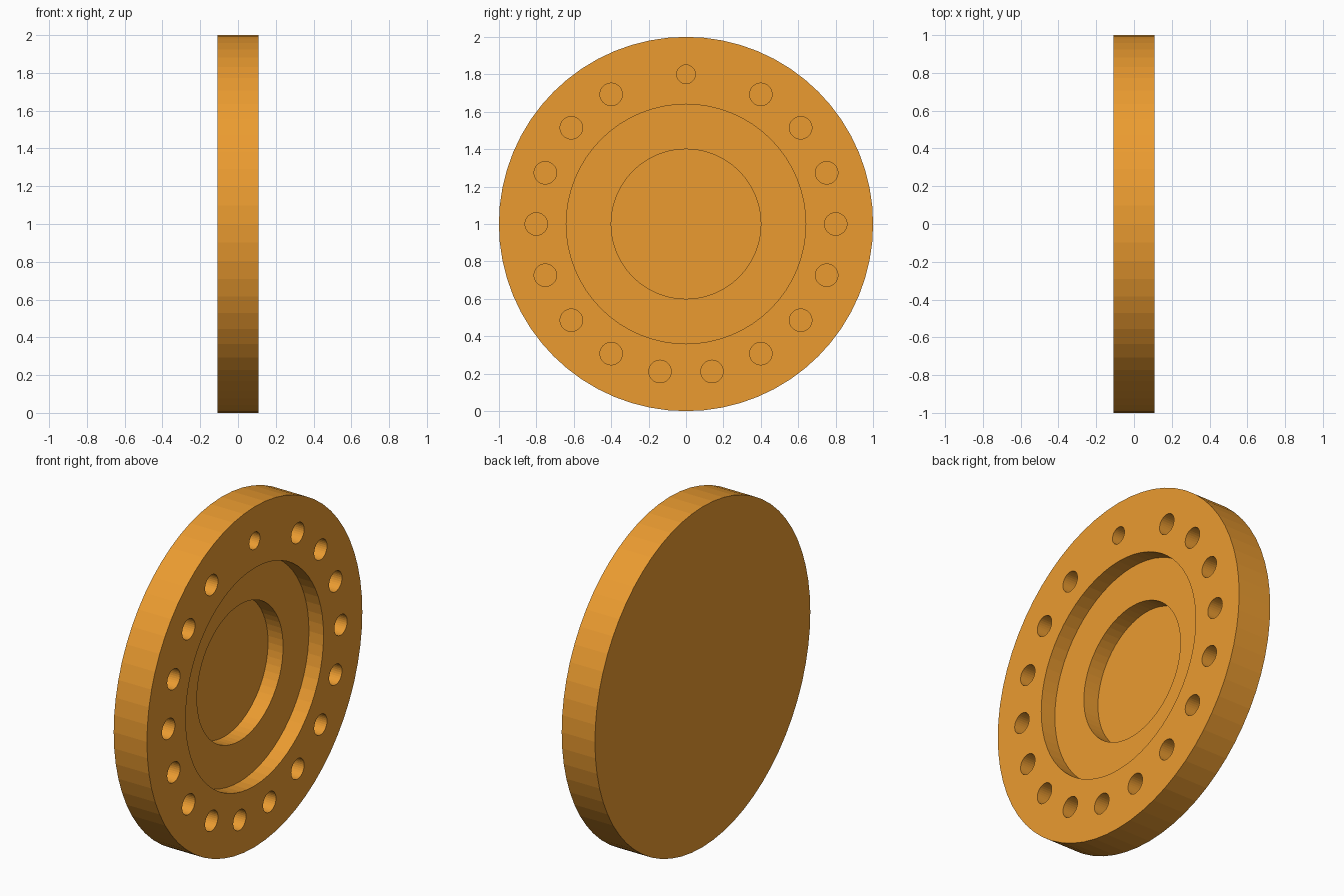
import bpy, bmesh, math
from mathutils import Matrix, Vector

if "Cube" in bpy.data.objects:
    bpy.data.objects.remove(bpy.data.objects["Cube"])

HALF = 0.108      # half thickness of the disc along x
SEG = 64


def make_object(name, bm):
    bmesh.ops.recalc_face_normals(bm, faces=bm.faces)
    mesh = bpy.data.meshes.new(name)
    bm.to_mesh(mesh)
    bm.free()
    ob = bpy.data.objects.new(name, mesh)
    bpy.context.collection.objects.link(ob)
    return ob


# Disc with two stepped round recesses: one (x, radius) ring per profile corner
profile = [(-HALF, 1.0), (HALF, 1.0), (HALF, 0.64), (HALF - 0.095, 0.64),
           (HALF - 0.095, 0.40), (HALF - 0.193, 0.40)]
bm = bmesh.new()
rings = []
for x, r in profile:
    rings.append([bm.verts.new((x, r * math.sin(2 * math.pi * i / SEG),
                                1 + r * math.cos(2 * math.pi * i / SEG)))
                  for i in range(SEG)])
for a, b in zip(rings, rings[1:]):
    for i in range(SEG):
        j = (i + 1) % SEG
        bm.faces.new((a[i], a[j], b[j], b[i]))
bm.faces.new(rings[0])     # flat back
bm.faces.new(rings[-1])    # recess floor
disc = make_object("flange_disc", bm)

# Blind bolt holes every 20 degrees, with a single smaller hole at the top
holes = [(a, 0.06) for a in range(0, 360, 20) if a not in (80, 100)] + [(90, 0.05)]
bm = bmesh.new()
depth, extra = 0.15, 0.05
for ang, r in holes:
    t = math.radians(ang)
    pos = Vector((HALF + (extra - depth) / 2, 0.8 * math.cos(t), 1 + 0.8 * math.sin(t)))
    bmesh.ops.create_cone(bm, cap_ends=True, segments=32, radius1=r, radius2=r,
                          depth=depth + extra,
                          matrix=Matrix.Translation(pos) @ Matrix.Rotation(math.pi / 2, 4, 'Y'))
cutter = make_object("bolt_hole_cutter", bm)
cutter.hide_render = True

# Cut the holes and apply
mod = disc.modifiers.new("bolt_holes", 'BOOLEAN')
mod.operation = 'DIFFERENCE'
mod.solver = 'EXACT'
mod.object = cutter
bpy.context.view_layer.objects.active = disc
disc.select_set(True)
bpy.ops.object.modifier_apply(modifier=mod.name)
bpy.data.objects.remove(cutter)

# Orange finish
mat = bpy.data.materials.new("orange")
mat.diffuse_color = (0.83, 0.33, 0.03, 1)
mat.use_nodes = True
mat.node_tree.nodes["Principled BSDF"].inputs["Base Color"].default_value = mat.diffuse_color
disc.data.materials.clear()
disc.data.materials.append(mat)
